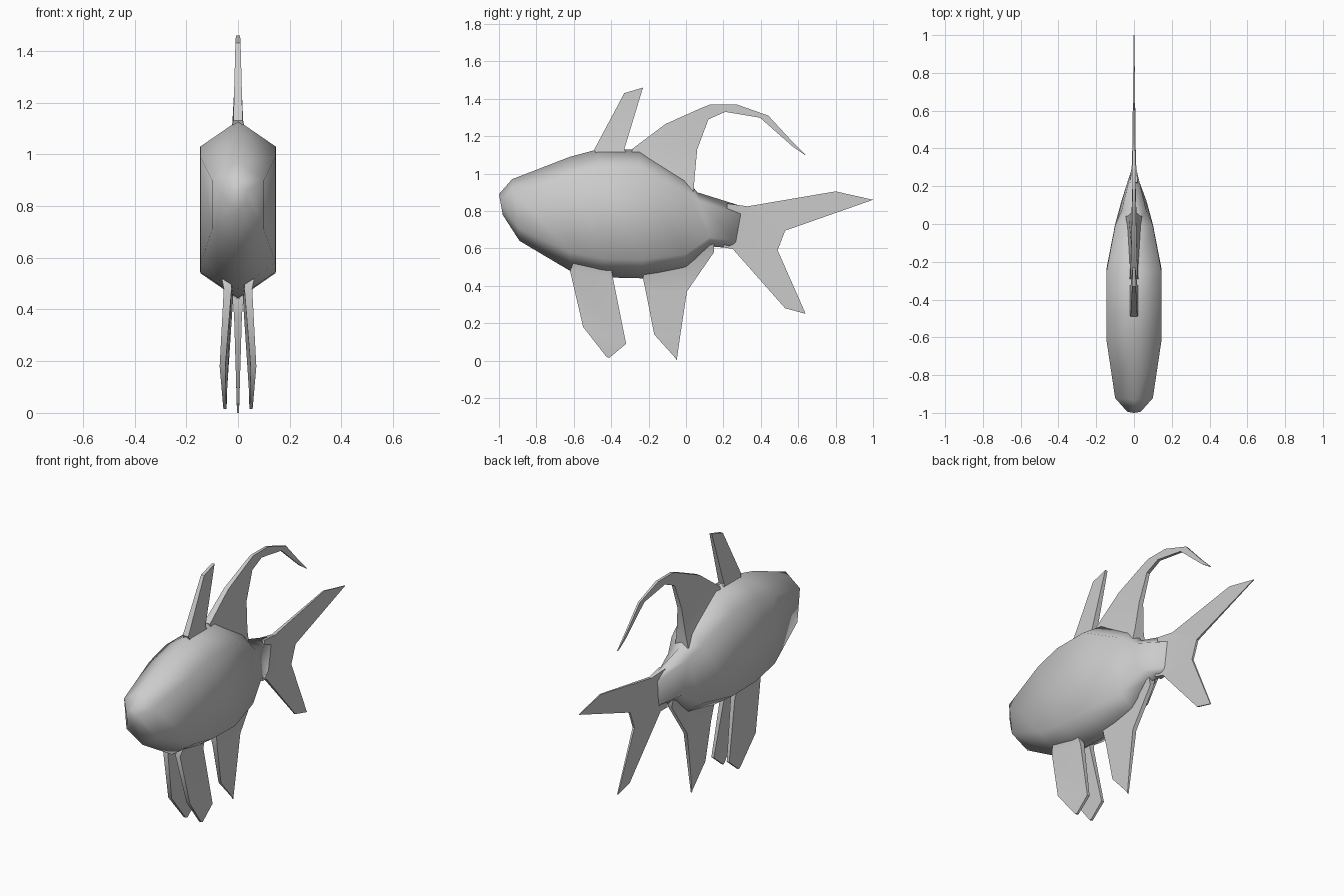
import bpy, bmesh, math


def loft(name, rings, angle=None):
    """Join equal-length closed rings with quads and cap both ends."""
    bm = bmesh.new()
    rows = [[bm.verts.new(p) for p in ring] for ring in rings]
    n = len(rows[0])
    for a, b in zip(rows, rows[1:]):
        for i in range(n):
            j = (i + 1) % n
            bm.faces.new((a[i], a[j], b[j], b[i]))
    bm.faces.new(rows[0])
    bm.faces.new(rows[-1][::-1])
    bmesh.ops.recalc_face_normals(bm, faces=bm.faces)
    mesh = bpy.data.meshes.new(name)
    bm.to_mesh(mesh)
    bm.free()
    obj = bpy.data.objects.new(name, mesh)
    bpy.context.collection.objects.link(obj)
    bpy.ops.object.select_all(action='DESELECT')
    obj.select_set(True)
    bpy.context.view_layer.objects.active = obj
    if angle:
        bpy.ops.object.shade_smooth_by_angle(angle=math.radians(angle))
    else:
        bpy.ops.object.shade_smooth()
    return obj


def fin(name, rows):
    """Each row is two edge points (y, z, half thickness, x centre)."""
    rings = []
    for a, b in rows:
        (ya, za, ha, xa), (yb, zb, hb, xb) = [tuple(p) + (0,) * (4 - len(p)) for p in (a, b)]
        rings.append([(xa - ha, ya, za), (xa + ha, ya, za),
                      (xb + hb, yb, zb), (xb - hb, yb, zb)])
    return loft(name, rings, 40)


# Body: hexagonal sections (top y, top z, bottom y, bottom z, half width, shoulder drop)
sections = [
    (-1.0, 0.89, -0.98, 0.78, 0.035, 0.03),
    (-0.93, 0.97, -0.89, 0.64, 0.10, 0.07),
    (-0.62, 1.09, -0.62, 0.48, 0.145, 0.10),
    (-0.47, 1.13, -0.44, 0.445, 0.146, 0.10),
    (-0.25, 1.13, -0.23, 0.44, 0.145, 0.10),
    (-0.01, 0.99, 0.0, 0.49, 0.10, 0.08),
    (0.06, 0.90, 0.14, 0.61, 0.065, 0.05),
    (0.30, 0.825, 0.26, 0.60, 0.012, 0.04),
]
rings = []
for yt, zt, yb, zb, w, d in sections:
    def at(z):
        return yt + (yb - yt) * (zt - z) / (zt - zb)
    hi, lo = zt - d, zb + d
    rings.append([(0, yt, zt), (w, at(hi), hi), (w, at(lo), lo),
                  (0, yb, zb), (-w, at(lo), lo), (-w, at(hi), hi)])
loft("body", rings)

# Upright front dorsal fin
fin("front_dorsal_fin", [
    ((-0.47, 1.08, 0.03), (-0.30, 1.08, 0.03)),
    ((-0.49, 1.13, 0.018), (-0.33, 1.13, 0.018)),
    ((-0.33, 1.43, 0.010), (-0.23, 1.46, 0.008))])

# Rear dorsal fin with a trailing streamer
fin("rear_dorsal_fin", [
    ((-0.29, 1.08, 0.03), (0.04, 0.89, 0.045)),
    ((-0.29, 1.13, 0.02), (0.045, 0.97, 0.03)),
    ((-0.11, 1.265, 0.014), (0.06, 1.13, 0.014)),
    ((0.08, 1.35, 0.010), (0.12, 1.29, 0.010)),
    ((0.13, 1.37, 0.009), (0.21, 1.33, 0.009)),
    ((0.27, 1.37, 0.008), (0.39, 1.30, 0.008)),
    ((0.44, 1.31, 0.006), (0.57, 1.14, 0.005)),
    ((0.64, 1.10, 0.003), (0.635, 1.102, 0.003))][:6] + [
    ((0.44, 1.31, 0.006), (0.40, 1.295, 0.006)),
    ((0.56, 1.18, 0.005), (0.57, 1.145, 0.005)),
    ((0.64, 1.10, 0.003), (0.635, 1.10, 0.003))])

# Forked tail
fin("tail_root", [
    ((0.22, 0.84, 0.020), (0.20, 0.605, 0.020)),
    ((0.33, 0.825, 0.010), (0.25, 0.597, 0.010)),
    ((0.53, 0.695, 0.006), (0.49, 0.59, 0.006))])
fin("tail_upper_lobe", [
    ((0.33, 0.825, 0.010), (0.53, 0.695, 0.006)),
    ((0.80, 0.905, 0.004), (1.0, 0.86, 0.002))])
fin("tail_lower_lobe", [
    ((0.25, 0.597, 0.010), (0.49, 0.59, 0.006)),
    ((0.53, 0.28, 0.004), (0.64, 0.25, 0.003))])

# Belly fin under the tail
fin("anal_fin", [
    ((-0.22, 0.50, 0.04), (0.15, 0.625, 0.02)),
    ((-0.23, 0.44, 0.020), (0.15, 0.58, 0.012)),
    ((-0.215, 0.37, 0.015), (0.005, 0.37, 0.012)),
    ((-0.17, 0.14, 0.008), (-0.03, 0.14, 0.008)),
    ((-0.055, 0.012, 0.004), (-0.05, 0.0, 0.004))])

# Pair of pelvic fins
for side, s in (("left", 1), ("right", -1)):
    fin("pelvic_fin_" + side, [
        ((-0.60, 0.53, 0.02, s * 0.045), (-0.40, 0.50, 0.02, s * 0.04)),
        ((-0.62, 0.48, 0.015, s * 0.04), (-0.39, 0.44, 0.014, s * 0.033)),
        ((-0.55, 0.18, 0.011, s * 0.060), (-0.32, 0.09, 0.008, s * 0.05)),
        ((-0.425, 0.02, 0.006, s * 0.051), (-0.41, 0.015, 0.006, s * 0.05))])
